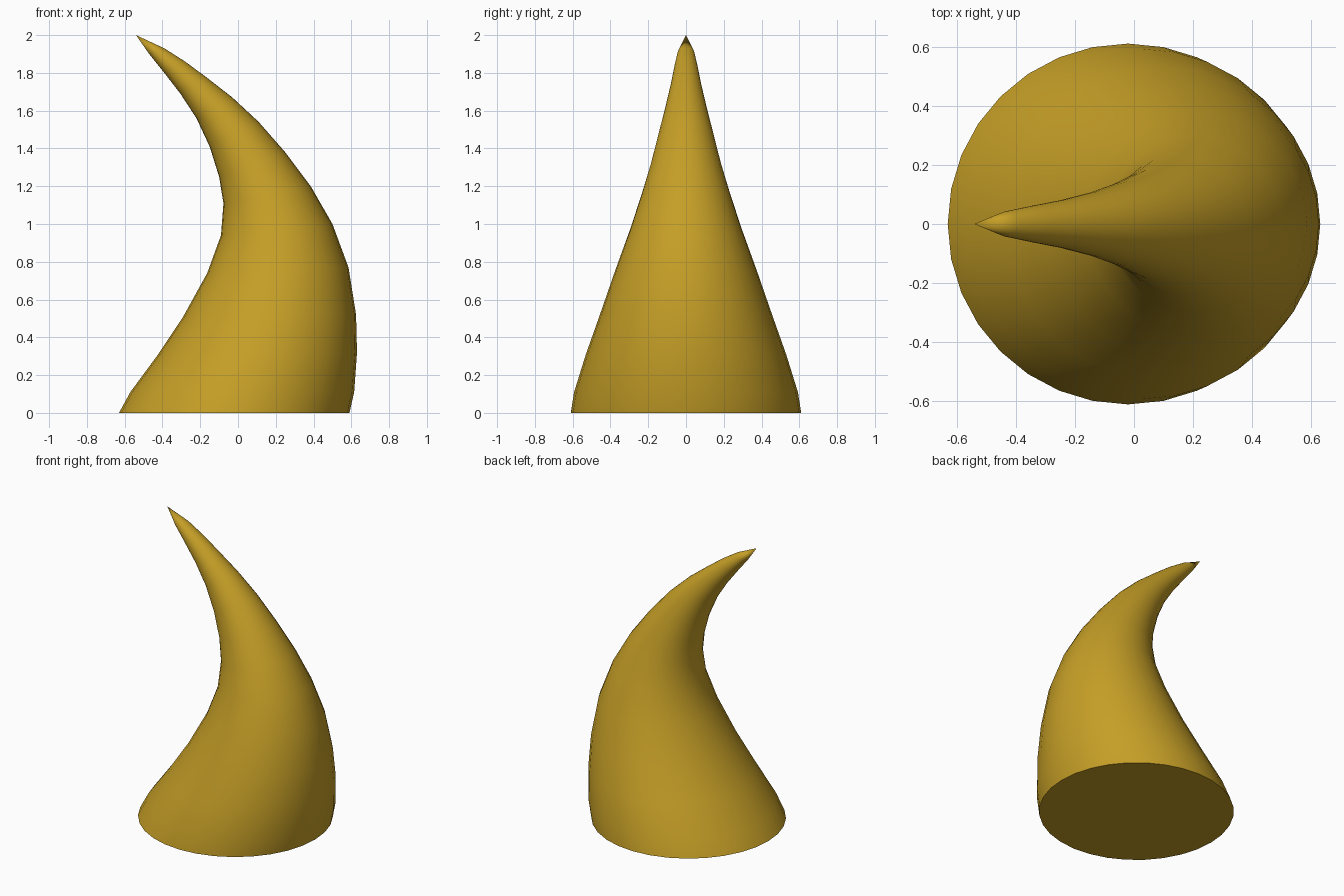
import bpy
import bmesh
import math
from mathutils import Vector

cube = bpy.data.objects.get("Cube")
if cube:
    bpy.data.objects.remove(cube, do_unlink=True)

SIDES = 32
TIP = Vector((-0.54, 0, 2.0))

# Each ring spans from the inner curve (x, z) to the outer curve (x, z)
RINGS = [
    ((-0.63, 0.00), (0.59, 0.00)),
    ((-0.57, 0.11), (0.615, 0.11)),
    ((-0.43, 0.30), (0.63, 0.32)),
    ((-0.29, 0.51), (0.625, 0.52)),
    ((-0.163, 0.74), (0.585, 0.77)),
    ((-0.09, 0.94), (0.50, 1.00)),
    ((-0.077, 1.11), (0.385, 1.20)),
    ((-0.10, 1.25), (0.25, 1.38)),
    ((-0.15, 1.41), (0.11, 1.54)),
    ((-0.22, 1.56), (-0.03, 1.67)),
    ((-0.305, 1.69), (-0.165, 1.775)),
    ((-0.39, 1.80), (-0.28, 1.86)),
    ((-0.47, 1.90), (-0.39, 1.93)),
]

# Horn colour
gold = bpy.data.materials.new("horn_gold")
gold.use_nodes = True
colour = (0.56, 0.345, 0.02, 1)
gold.diffuse_color = colour
gold.node_tree.nodes["Principled BSDF"].inputs["Base Color"].default_value = colour


def add_ring(bm, inner, outer):
    """Circle whose diameter joins the inner and outer points."""
    a = Vector((inner[0], 0, inner[1]))
    b = Vector((outer[0], 0, outer[1]))
    centre, arm = (a + b) / 2, (b - a) / 2
    side = Vector((0, arm.length, 0))
    angles = [math.tau * i / SIDES for i in range(SIDES)]
    return [bm.verts.new(centre + arm * math.cos(t) + side * math.sin(t))
            for t in angles]


# Curved horn: bridged rings, pointed tip, flat base
bm = bmesh.new()
rings = [add_ring(bm, *r) for r in RINGS]
tip = bm.verts.new(TIP)
for i in range(SIDES):
    j = (i + 1) % SIDES
    for low, high in zip(rings, rings[1:]):
        bm.faces.new((low[i], low[j], high[j], high[i]))
    bm.faces.new((rings[-1][i], rings[-1][j], tip))
bm.faces.new(list(reversed(rings[0])))
bmesh.ops.recalc_face_normals(bm, faces=bm.faces)

mesh = bpy.data.meshes.new("horn")
bm.to_mesh(mesh)
bm.free()
mesh.materials.append(gold)
horn = bpy.data.objects.new("horn", mesh)
bpy.context.collection.objects.link(horn)

# Smooth sides, sharp base rim
bpy.ops.object.select_all(action="DESELECT")
horn.select_set(True)
bpy.context.view_layer.objects.active = horn
bpy.ops.object.shade_smooth_by_angle(angle=math.radians(40))
